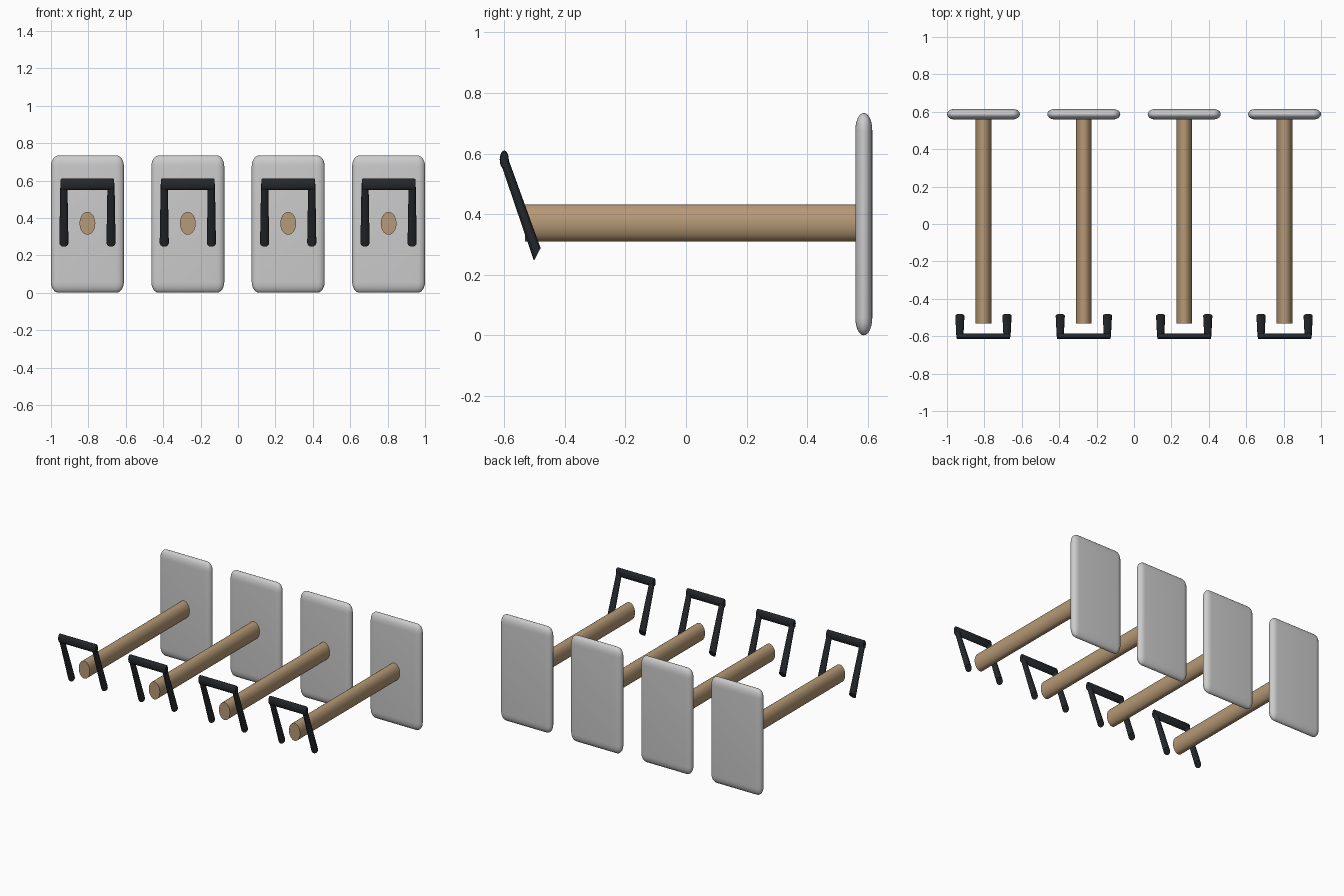
import bpy, bmesh, math
from mathutils import Vector

if "Cube" in bpy.data.objects:
    bpy.data.objects.remove(bpy.data.objects["Cube"])


def material(name, color):
    m = bpy.data.materials.new(name)
    m.diffuse_color = color
    m.use_nodes = True
    m.node_tree.nodes["Principled BSDF"].inputs["Base Color"].default_value = m.diffuse_color
    return m


WOOD = material("wood", (0.47, 0.32, 0.18, 1))
DARK = material("dark_metal", (0.018, 0.021, 0.025, 1))


def finish(bm, name, mat=None):
    bmesh.ops.recalc_face_normals(bm, faces=bm.faces)
    me = bpy.data.meshes.new(name)
    bm.to_mesh(me)
    bm.free()
    ob = bpy.data.objects.new(name, me)
    bpy.context.collection.objects.link(ob)
    if mat:
        me.materials.append(mat)
    bpy.ops.object.select_all(action='DESELECT')
    ob.select_set(True)
    bpy.context.view_layer.objects.active = ob
    bpy.ops.object.shade_smooth_by_angle(angle=math.radians(35))
    return ob


def tube(name, rings, mat, n=32):
    """Capped tube; each ring is (centre, half-axis u, half-axis v)."""
    bm = bmesh.new()
    loops = []
    for c, u, v in rings:
        c, u, v = Vector(c), Vector(u), Vector(v)
        loops.append([bm.verts.new(c + u * math.cos(2 * math.pi * i / n)
                                   + v * math.sin(2 * math.pi * i / n)) for i in range(n)])
    for a, b in zip(loops, loops[1:]):
        for i in range(n):
            j = (i + 1) % n
            bm.faces.new((a[i], a[j], b[j], b[i]))
    bm.faces.new(loops[0])
    bm.faces.new(loops[-1])
    return finish(bm, name, mat)


def panel(name, x):
    # rounded box made with a unit bevel, then stretched so the rounding is elliptical
    half, r = Vector((0.195, 0.028, 0.367)), Vector((0.042, 0.0285, 0.06))
    bm = bmesh.new()
    bmesh.ops.create_cube(bm, size=2)
    for v in bm.verts:
        v.co = Vector([v.co[i] * half[i] / r[i] for i in range(3)])
    bmesh.ops.bevel(bm, geom=bm.edges[:], offset=0.96, segments=6, profile=0.5,
                    affect='EDGES')
    for v in bm.verts:
        v.co = Vector([v.co[i] * r[i] for i in range(3)]) + Vector((x, 0.587, 0.367))
    return finish(bm, name)


for k in range(4):
    x = -0.805 + k * 0.5367
    panel(f"back_panel_{k + 1}", x)

    # long rod, oval in section
    tube(f"rod_{k + 1}", [((x, y, 0.371), (0.042, 0, 0), (0, 0, 0.061))
                          for y in (-0.532, 0.58)], WOOD)

    # handle crossbar with softened ends
    bar = [(-0.143, 0.88), (-0.139, 1), (0.139, 1), (0.143, 0.88)]
    tube(f"handle_bar_{k + 1}", [((x + dx, -0.6, 0.58), (0, 0.015 * s, 0), (0, 0, 0.03 * s))
                                 for dx, s in bar], DARK, 24)

    # two slanted legs, widening towards the bottom
    for side, label in ((-1, "left"), (1, "right")):
        cx = x + side * 0.126
        tube(f"handle_leg_{label}_{k + 1}",
             [((cx, -0.601, 0.58), (0.019, 0, 0), (0, 0.009, 0.017)),
              ((cx, -0.491, 0.267), (0.0245, 0, 0), (0, 0.011, 0.021))], DARK, 24)
